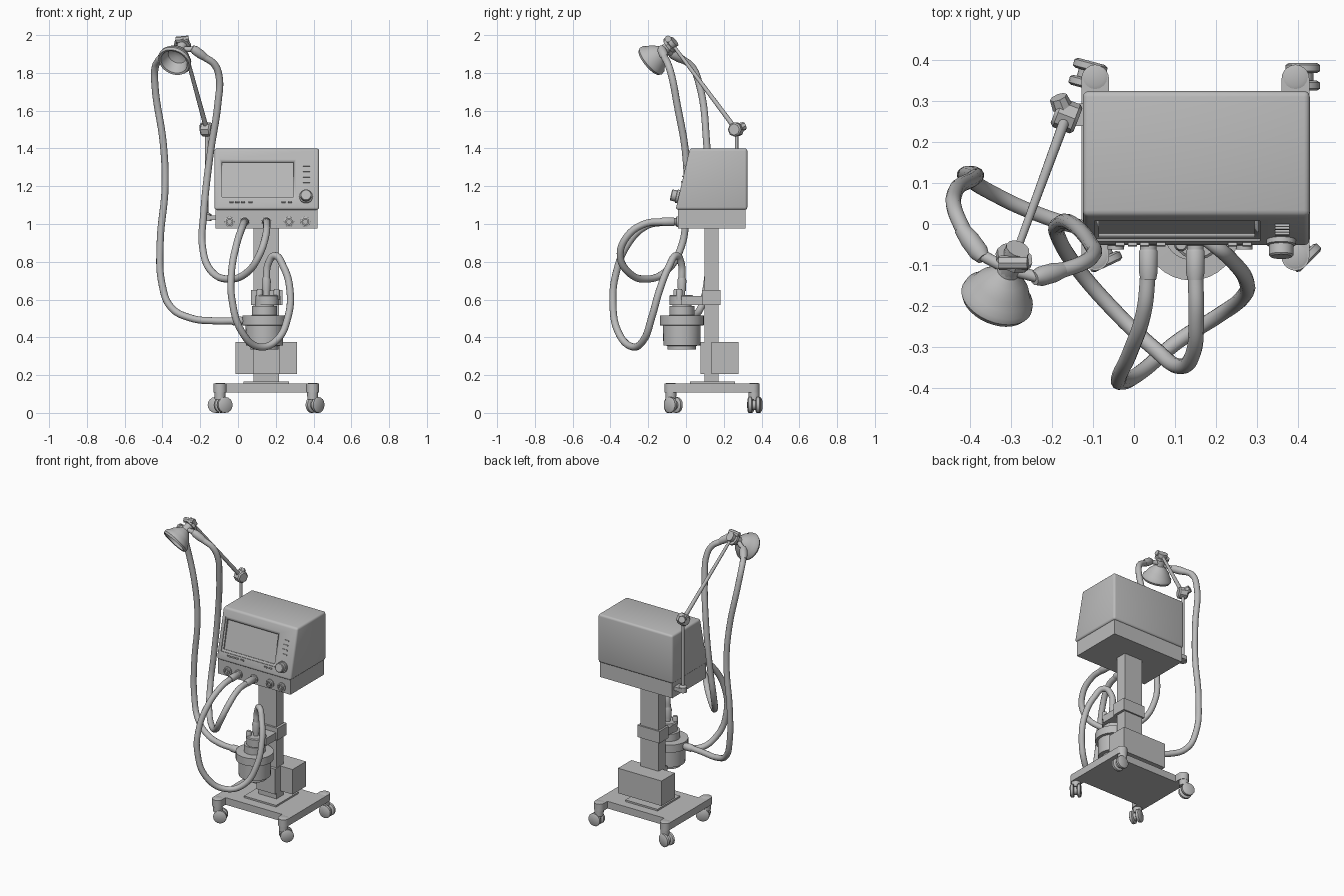
import bpy, bmesh, math
from math import sin, cos, pi
from mathutils import Vector, Matrix

cube = bpy.data.objects.get("Cube")
if cube:
    bpy.data.objects.remove(cube)

GREY = (0.5, 0.5, 0.5, 1)
mat = bpy.data.materials.new("plain grey")
mat.use_nodes = True
mat.diffuse_color = GREY
mat.node_tree.nodes["Principled BSDF"].inputs["Base Color"].default_value = GREY


def finish(name, bm, bevel=0, segments=2):
    bmesh.ops.recalc_face_normals(bm, faces=bm.faces)
    mesh = bpy.data.meshes.new(name)
    bm.to_mesh(mesh)
    bm.free()
    ob = bpy.data.objects.new(name, mesh)
    bpy.context.collection.objects.link(ob)
    mesh.materials.append(mat)
    bpy.ops.object.select_all(action='DESELECT')
    ob.select_set(True)
    bpy.context.view_layer.objects.active = ob
    if bevel:
        mod = ob.modifiers.new("bevel", 'BEVEL')
        mod.width, mod.segments = bevel, segments
        bpy.ops.object.modifier_apply(modifier="bevel")
    bpy.ops.object.shade_smooth_by_angle(angle=math.radians(35))
    return ob


def box(name, x, y, z, bevel=0, turn=None):
    bm = bmesh.new()
    size = Vector((x[1] - x[0], y[1] - y[0], z[1] - z[0]))
    mid = Vector((x[0] + x[1], y[0] + y[1], z[0] + z[1])) / 2
    m = Matrix.Translation(mid) @ (turn or Matrix()) @ Matrix.Diagonal(size.to_4d())
    bmesh.ops.create_cube(bm, size=1, matrix=m)
    return finish(name, bm, bevel)


def prism(name, pts, lo, hi, along, bevel=0, segments=2):
    bm = bmesh.new()
    put = (lambda a, b: (lo, a, b)) if along == 'x' else (lambda a, b: (a, b, lo))
    face = bm.faces.new([bm.verts.new(put(*p)) for p in pts])
    new = bmesh.ops.extrude_face_region(bm, geom=[face])["geom"]
    step = Vector((hi - lo, 0, 0)) if along == 'x' else Vector((0, 0, hi - lo))
    bmesh.ops.translate(bm, vec=step, verts=[v for v in new if isinstance(v, bmesh.types.BMVert)])
    return finish(name, bm, bevel, segments)


def lathe(name, profile, origin, axis=(0, 0, 1), sides=28):
    """Turn (radius, distance) pairs about an axis and cap the ends."""
    bm = bmesh.new()
    m = Matrix.Translation(origin) @ Vector(axis).to_track_quat('Z', 'Y').to_matrix().to_4x4()
    rings = [[bm.verts.new(m @ Vector((r * cos(2 * pi * i / sides), r * sin(2 * pi * i / sides), t)))
              for i in range(sides)] for r, t in profile]
    for a, b in zip(rings, rings[1:]):
        for i in range(sides):
            j = (i + 1) % sides
            bm.faces.new((a[i], a[j], b[j], b[i]))
    bm.faces.new(rings[0])
    bm.faces.new(rings[-1])
    return finish(name, bm)


def rod(name, a, b, r, r2=None, sides=16):
    d = Vector(b) - Vector(a)
    return lathe(name, [(r, 0), (r2 or r, d.length)], a, d, sides)


def hose(name, pts, r=0.019):
    cu = bpy.data.curves.new(name, 'CURVE')
    cu.dimensions = '3D'
    cu.bevel_depth, cu.bevel_resolution, cu.resolution_u = r, 4, 8
    cu.use_fill_caps = True
    sp = cu.splines.new('BEZIER')
    sp.bezier_points.add(len(pts) - 1)
    for p, co in zip(sp.bezier_points, pts):
        p.co = co
        p.handle_left_type = p.handle_right_type = 'AUTO'
    cu.materials.append(mat)
    ob = bpy.data.objects.new(name, cu)
    bpy.context.collection.objects.link(ob)
    bpy.ops.object.select_all(action='DESELECT')
    ob.select_set(True)
    bpy.context.view_layer.objects.active = ob
    bpy.ops.object.convert(target='MESH')
    bpy.ops.object.shade_smooth_by_angle(angle=math.radians(50))


# Wheeled base plate with a rounded lobe at each corner
outline = []
for cx, cy, start in ((-0.095, -0.08, pi), (0.395, -0.08, pi), (0.395, 0.355, 0), (-0.095, 0.355, 0)):
    notch = -0.045 if start else 0.32
    arc = [(cx + 0.034 * cos(start + pi * i / 10), cy + 0.034 * sin(start + pi * i / 10)) for i in range(11)]
    inner = (cx + (0.034 if cx < 0 else -0.034), notch)
    first = (cx < 0) == bool(start)
    outline += arc + [inner] if first else [inner] + arc
prism("base_plate", outline, 0.107, 0.155, 'z')
box("base_foot", (0.03, 0.27), (0.02, 0.26), (0.155, 0.166))

# Twin wheel casters, each swivelled
for cx, cy, yaw in ((-0.095, -0.08, 25), (0.395, -0.08, 45), (0.395, 0.36, 0), (-0.095, 0.36, 165)):
    a = math.radians(yaw)
    trail, axle = Vector((cos(a), sin(a), 0)), Vector((-sin(a), cos(a), 0))
    lathe("caster_stem", [(0.028, 0.07), (0.03, 0.155), (0.022, 0.158)], (cx, cy, 0), sides=16)
    hub = Vector((cx, cy, 0.042)) + trail * 0.018
    rod("caster_axle", hub - axle * 0.03, hub + axle * 0.03, 0.026)
    for s in (-1, 1):
        lathe("caster_wheel", [(0.034, 0), (0.042, 0.005), (0.042, 0.02), (0.034, 0.025)],
              hub + axle * s * 0.009, axle * s, 16)

# Column and rear power box
box("column", (0.083, 0.218), (0.098, 0.173), (0.155, 0.98))
box("column_shoe", (0.083, 0.222), (0.078, 0.15), (0.205, 0.375))
box("power_box", (-0.012, 0.312), (0.135, 0.278), (0.207, 0.375))

# Monitor housing with a sloping front
monitor = prism("monitor", [(-0.055, 1.075), (0.325, 1.075), (0.325, 1.4), (0.02, 1.4)],
                -0.125, 0.43, 'x', 0.014, 3)
box("monitor_base", (-0.118, 0.42), (-0.042, 0.315), (0.975, 1.078))
tilt = Matrix.Rotation(-math.atan2(0.075, 0.325), 4, 'X')


def slope(z):
    return -0.055 + 0.075 * (z - 1.075) / 0.325


def plate(name, x, z, depth, bevel=0):
    y = slope((z[0] + z[1]) / 2)
    return box(name, x, (y - depth, y + depth), z, bevel, tilt)


# Stepped screen recess
for x, z, depth in (((-0.097, 0.308), (1.128, 1.348), 0.006), ((-0.085, 0.295), (1.142, 1.332), 0.016)):
    cutter = plate("screen_cutter", x, z, depth)
    cutter.hide_render = True
    bpy.context.view_layer.objects.active = monitor
    mod = monitor.modifiers.new("recess", 'BOOLEAN')
    mod.operation, mod.solver, mod.object = 'DIFFERENCE', 'EXACT', cutter
    bpy.ops.object.modifier_apply(modifier="recess")
    bpy.data.objects.remove(cutter)

# Keys and dial
for i in range(4):
    z = 1.218 + i * 0.029
    plate("side_key", (0.345, 0.38), (z, z + 0.008), 0.006)
for x in (-0.045, -0.015, 0.015, 0.055, 0.23, 0.265):
    plate("lower_key", (x, x + 0.022), (1.111, 1.119), 0.008)
out = Vector((0, -0.325, 0.075)).normalized()
lathe("dial", [(0.036, -0.005), (0.036, 0.012), (0.03, 0.014), (0.03, 0.038), (0.026, 0.042)],
      (0.36, slope(1.145), 1.145), out)

# Gas ports
for x in (-0.045, 0.035, 0.15, 0.27, 0.357):
    lathe("port", [(0.028, 0), (0.028, 0.01), (0.02, 0.012), (0.02, 0.022), (0.012, 0.022), (0.012, 0.012)],
          (x, -0.04, 1.012), (0, -1, 0))
for x in (0.035, 0.15):
    lathe("hose_cuff", [(0.02, 0), (0.023, 0.005), (0.023, 0.055), (0.019, 0.075)],
          (x, -0.062, 1.012), (0, -1, 0.0))

# Humidifier chamber, head and column clamp
HX, HY = 0.14, -0.022
lathe("humidifier", [(0.075, 0.335), (0.075, 0.355), (0.098, 0.357), (0.1, 0.462), (0.116, 0.464), (0.116, 0.515),
                     (0.066, 0.517), (0.066, 0.565), (0.05, 0.566), (0.05, 0.6)], (HX, HY, 0), sides=32)
lathe("humidifier_head", [(0.062, 0.57), (0.062, 0.62), (0.056, 0.625)], (0.155, -0.025, 0), sides=32)
box("humidifier_arm", (0.092, 0.225), (-0.025, 0.11), (0.57, 0.62))
box("column_clamp", (0.07, 0.235), (0.085, 0.183), (0.57, 0.65))
lathe("chamber_outlet", [(0.017, 0.61), (0.017, 0.645), (0.021, 0.645), (0.024, 0.7), (0.018, 0.72)], (0.15, -0.022, 0))
for x, y in ((0.115, -0.05), (0.205, -0.035)):
    lathe("chamber_port", [(0.017, 0.6), (0.017, 0.645), (0.013, 0.655)], (x, y, 0), sides=16)
rod("chamber_inlet", (0.06, -0.02, 0.487), (0.01, -0.02, 0.487), 0.015)
lathe("hose_cuff", [(0.019, 0), (0.024, 0.012), (0.024, 0.05), (0.019, 0.06)], (0.025, -0.02, 0.487), (-1, 0, 0))

# Support arm beside the monitor
box("pole_bracket", (-0.175, -0.115), (0.24, 0.295), (1.02, 1.045))
lathe("pole_foot", [(0.026, 1.015), (0.026, 1.05), (0.012, 1.06)], (-0.165, 0.268, 0), sides=16)
rod("pole", (-0.165, 0.268, 1.04), (-0.165, 0.268, 1.49), 0.009)
knee = Vector((-0.165, 0.265, 1.5))
side = Vector((0.93, -0.36, 0))
lathe("arm_joint", [(0.03, -0.03), (0.038, -0.022), (0.038, 0.022), (0.03, 0.03)], knee, side, 8)
rod("joint_knob", knee + Vector((-0.01, 0.02, 0.01)), knee + Vector((-0.02, 0.045, 0.02)), 0.025, 0.022, 8)
top = Vector((-0.29, -0.075, 1.955))
rod("arm", knee, top, 0.013, 0.009)

# Holder, Y piece and breathing mask
axis = Vector((-0.05, -0.12, -0.1)).normalized()
lathe("holder_disc", [(0.046, -0.008), (0.046, 0.008)], top + axis * 0.012, axis, 10)
rod("holder_block", top - axis * 0.02, top + axis * 0.07, 0.03, 0.026, 12)
rod("holder_knob", top + Vector((-0.04, -0.02, 0.018)), top + Vector((0.03, -0.02, 0.025)), 0.018, sides=8)
lathe("mask", [(0.024, 0.03), (0.027, 0.06), (0.045, 0.078), (0.066, 0.1), (0.076, 0.122), (0.088, 0.135),
               (0.091, 0.15), (0.084, 0.163), (0.073, 0.16), (0.066, 0.14), (0.05, 0.105), (0.02, 0.09)],
      top, axis, 32)
hub = top + axis * 0.05
for end, tip in (((-0.375, -0.075, 1.9), (-0.43, 0.0, 1.86)), ((-0.235, -0.13, 1.925), (-0.165, -0.11, 1.875))):
    rod("y_branch", hub, end, 0.014)
    d = Vector(tip) - Vector(end)
    lathe("hose_cuff", [(0.017, -0.012), (0.024, 0.008), (0.024, 0.05), (0.019, d.length * 0.85)], end, d)

# Breathing hoses
hose("mask_hose_right", [
    (0.15, -0.11, 1.012), (0.152, -0.22, 1.0), (0.145, -0.315, 0.93), (0.11, -0.348, 0.83), (0.05, -0.305, 0.745),
    (-0.05, -0.21, 0.708), (-0.145, -0.1, 0.755), (-0.188, -0.025, 0.88), (-0.182, 0.0, 1.05),
    (-0.15, 0.0, 1.35), (-0.105, -0.05, 1.65), (-0.1, -0.075, 1.78), (-0.125, -0.095, 1.845), (-0.18, -0.115, 1.885)])
hose("mask_hose_left", [
    (-0.415, -0.02, 1.872), (-0.437, 0.03, 1.835), (-0.44, 0.07, 1.74), (-0.395, 0.11, 1.42), (-0.386, 0.12, 1.2),
    (-0.412, 0.122, 0.9), (-0.402, 0.11, 0.68), (-0.355, 0.08, 0.56), (-0.25, 0.03, 0.502),
    (-0.12, -0.01, 0.487), (-0.03, -0.02, 0.487)])
hose("chamber_hose", [
    (0.035, -0.11, 1.012), (0.025, -0.21, 0.99), (-0.008, -0.31, 0.89), (-0.035, -0.37, 0.74), (-0.032, -0.387, 0.6),
    (0.02, -0.36, 0.43), (0.11, -0.285, 0.35), (0.205, -0.225, 0.385), (0.265, -0.18, 0.51), (0.275, -0.14, 0.65),
    (0.24, -0.09, 0.775), (0.195, -0.05, 0.832), (0.16, -0.025, 0.79), (0.15, -0.022, 0.705)])
